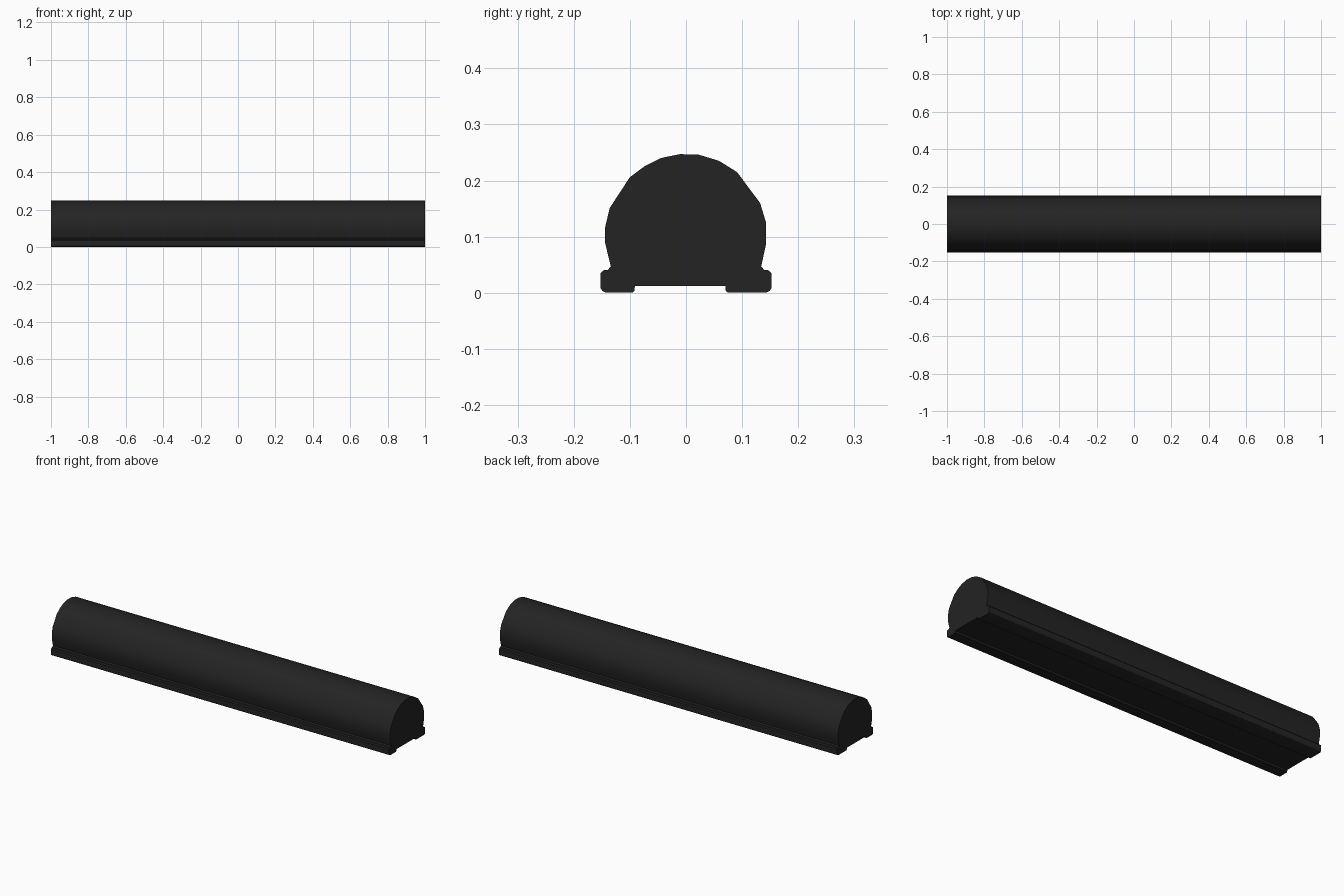
import bpy
import bmesh
from math import radians
from mathutils import Vector

cube = bpy.data.objects.get("Cube")
if cube:
    bpy.data.objects.remove(cube, do_unlink=True)

HALF_LENGTH = 1.0

# Single dark rubber colour
rubber = bpy.data.materials.new("dark rubber")
rubber.use_nodes = True
colour = (0.017, 0.017, 0.017, 1)
rubber.diffuse_color = colour
shader = rubber.node_tree.nodes["Principled BSDF"]
shader.inputs["Base Color"].default_value = colour
shader.inputs["Roughness"].default_value = 0.8

# Cross-section (y, z): slightly uneven dome, front to back
dome = [(-.134, .047), (-.144, .088), (-.144, .117), (-.136, .151),
        (-.100, .206), (-.073, .226), (-.045, .240), (-.011, .247),
        (.023, .246), (.059, .235), (.091, .215), (.132, .160),
        (.143, .124), (.143, .088), (.134, .047)]

# Rounded foot, from the neck under the dome to the recess underneath
foot = [(.139, .041), (.147, .040), (.152, .035), (.152, .008),
        (.149, .003), (.143, 0)]


def recess_lip(y, side):
    """Rounded inner edge of a foot, ending at the shallow recess."""
    return [(y + side * .005, 0), (y + side * .001, .003), (y, .012)]


back_foot = foot + recess_lip(.070, 1)
front_foot = [(-y, z) for y, z in foot] + recess_lip(-.091, -1)
profile = dome + back_foot + front_foot[::-1]


def extrude_profile(name, points, half_length, material):
    """Sweep a closed y-z outline along x, with flat end caps."""
    bm = bmesh.new()
    cap = bm.faces.new([bm.verts.new((-half_length, y, z)) for y, z in points])
    swept = bmesh.ops.extrude_face_region(bm, geom=[cap], use_keep_orig=True)
    verts = [v for v in swept["geom"] if isinstance(v, bmesh.types.BMVert)]
    bmesh.ops.translate(bm, verts=verts, vec=Vector((2 * half_length, 0, 0)))
    bmesh.ops.recalc_face_normals(bm, faces=bm.faces)
    mesh = bpy.data.meshes.new(name)
    bm.to_mesh(mesh)
    bm.free()
    mesh.materials.append(material)
    obj = bpy.data.objects.new(name, mesh)
    bpy.context.collection.objects.link(obj)
    return obj


# Domed strip with its two feet
strip = extrude_profile("domed_strip", profile, HALF_LENGTH, rubber)
bpy.ops.object.select_all(action="DESELECT")
strip.select_set(True)
bpy.context.view_layer.objects.active = strip
bpy.ops.object.shade_smooth_by_angle(angle=radians(30))
